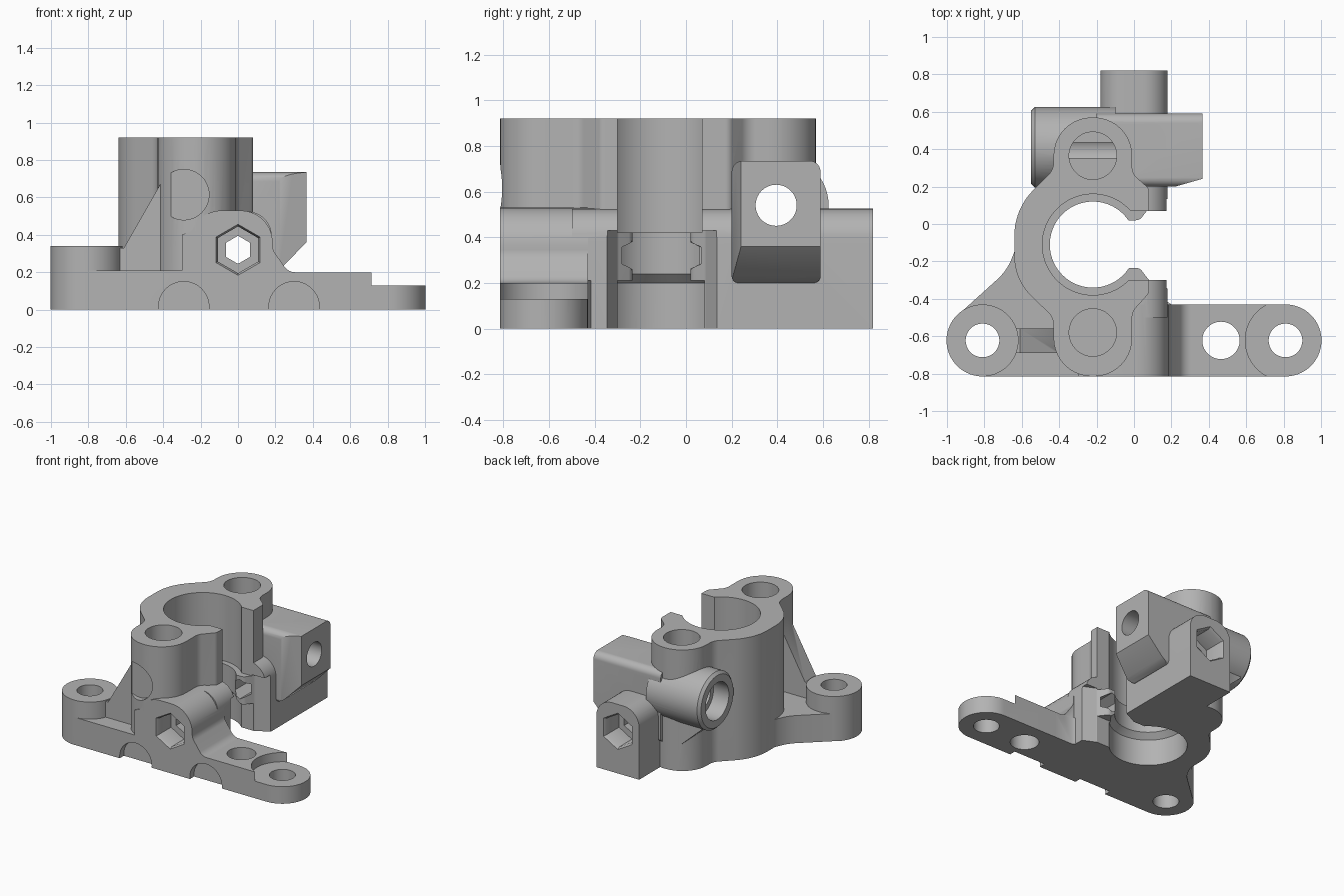
import bpy, bmesh
from math import sin, cos, pi, tan, atan2
from mathutils import Vector

cube = bpy.data.objects.get("Cube")
if cube:
    bpy.data.objects.remove(cube, do_unlink=True)

grey = bpy.data.materials.new("matte grey")
grey.use_nodes = True
grey.diffuse_color = (0.45, 0.45, 0.45, 1)
grey.node_tree.nodes["Principled BSDF"].inputs["Base Color"].default_value = (0.45, 0.45, 0.45, 1)


def circle(u, v, r, n=56, turn=0.0):
    return [(u + r * cos(turn + 2 * pi * i / n), v + r * sin(turn + 2 * pi * i / n)) for i in range(n)]


def hexagon(u, v, r):
    return circle(u, v, r, 6, pi / 2)


def rounded(corners, steps=10):
    """Polygon from (u, v[, radius]) corners, each radius turned into an arc."""
    out = []
    for i, c in enumerate(corners):
        p = Vector(c[:2])
        r = c[2] if len(c) > 2 else 0
        if not r:
            out.append(tuple(p))
            continue
        a = (Vector(corners[i - 1][:2]) - p).normalized()
        b = (Vector(corners[(i + 1) % len(corners)][:2]) - p).normalized()
        half = a.angle(b) / 2
        centre = p + (a + b).normalized() * (r / sin(half))
        start = p + a * (r / tan(half)) - centre
        end = p + b * (r / tan(half)) - centre
        sweep = atan2(start.x * end.y - start.y * end.x, start.dot(end))
        for k in range(steps + 1):
            t = sweep * k / steps
            out.append((centre.x + start.x * cos(t) - start.y * sin(t),
                        centre.y + start.x * sin(t) + start.y * cos(t)))
    return out


def prism(name, pts, lo, hi, axis="z", top=None):
    """Extrude a profile along an axis; an optional top profile makes a taper."""
    place = {"z": lambda u, v, w: (u, v, w),
             "y": lambda u, v, w: (u, w, v),
             "x": lambda u, v, w: (w, u, v)}[axis]
    bm = bmesh.new()
    a = [bm.verts.new(place(u, v, lo)) for u, v in pts]
    b = [bm.verts.new(place(u, v, hi)) for u, v in (top or pts)]
    bm.faces.new(a)
    bm.faces.new(b)
    for i in range(len(a)):
        j = (i + 1) % len(a)
        bm.faces.new((a[i], a[j], b[j], b[i]))
    bmesh.ops.recalc_face_normals(bm, faces=bm.faces)
    mesh = bpy.data.meshes.new(name)
    bm.to_mesh(mesh)
    bm.free()
    ob = bpy.data.objects.new(name, mesh)
    ob.data.materials.append(grey)
    bpy.context.scene.collection.objects.link(ob)
    return ob


# Clamp column with two screw bosses
bracket = prism("clamp_bracket", rounded([
    (0.08, -0.37, 0.04), (-0.01, -0.47, 0.08),
    (-0.01, -0.815, 0.205), (-0.43, -0.815, 0.205), (-0.43, -0.5, 0.1),
    (-0.64, -0.3, 0.3), (-0.64, 0.08, 0.35), (-0.43, 0.29, 0.1),
    (-0.43, 0.57, 0.205), (-0.01, 0.57, 0.205), (-0.01, 0.27, 0.08),
    (0.08, 0.19, 0.04)]), 0, 0.92)


def combine(operation, *args, **kw):
    tool = prism(operation.lower() + "_tool", *args, **kw)
    tool.hide_render = True
    mod = bracket.modifiers.new("boolean", "BOOLEAN")
    mod.operation = operation
    mod.solver = "EXACT"
    mod.object = tool
    bpy.context.view_layer.objects.active = bracket
    bpy.ops.object.modifier_apply(modifier=mod.name)
    bpy.data.objects.remove(tool, do_unlink=True)


def add(*args, **kw):
    combine("UNION", *args, **kw)


def cut(*args, **kw):
    combine("DIFFERENCE", *args, **kw)


# Base web on the left, stepped foot on the right
add(rounded([(-0.81, -0.815), (0.2, -0.815), (0.2, -0.43), (0, -0.3), (-0.4, -0.1),
             (-0.62, -0.1), (-0.68, -0.25, 0.3), (-0.94, -0.485)]), 0, 0.21)
add([(0.1, -0.815), (0.81, -0.815), (0.81, -0.43), (0.1, -0.43)], 0, 0.2)
add(circle(0.81, -0.6225, 0.1925), 0, 0.13)
cut(circle(0.81, -0.6225, 0.215), 0.13, 0.5)
cut([(0.75, -0.9), (1.1, -0.9), (1.1, -0.3), (0.75, -0.3)], 0.13, 0.5)

# Tall left lug with stiffening rib
add(circle(-0.81, -0.6225, 0.1925), 0, 0.34)
add([(-0.7, 0.1), (-0.7, 0.33), (-0.61, 0.33), (-0.41, 0.68), (-0.3, 0.68), (-0.3, 0.1)],
    -0.69, -0.56, axis="y")

# Clamp bolt housings, front and back
add(rounded([(-0.3, 0), (0.35, 0), (0.35, 0.2), (0.27, 0.2, 0.07), (0.185, 0.32, 0.08),
             (0.185, 0.53, 0.17), (-0.185, 0.53, 0.17), (-0.25, 0.42), (-0.3, 0.4)]),
    -0.815, -0.43, axis="y")
arch = rounded([(-0.18, 0), (0.18, 0), (0.18, 0.525, 0.13), (-0.18, 0.525, 0.13)])
add(arch, -0.5, -0.2, axis="y")
add(arch, 0, 0.82, axis="y")

# Cross rod housing: square block on one end, round barrel on the other
add(rounded([(0.2, 0.2, 0.03), (0.59, 0.2, 0.03), (0.59, 0.735, 0.05), (0.2, 0.735, 0.05)]),
    -0.2, 0.365, axis="x")
cut([(0.185, 0.1), (0.185, 0.2), (0.24, 0.23), (0.365, 0.36), (0.5, 0.36), (0.5, 0.1)],
    0.14, 0.7, axis="y")
cut([(0.185, 0.19), (0.5, 0.28), (0.5, 0.15), (0.185, 0.15)], 0.15, 0.8)
barrel = circle(0.41, 0.54, 0.215)
add(barrel, -0.53, -0.1, axis="x")
add(circle(0.41, 0.54, 0.195), -0.55, -0.53, axis="x", top=barrel)
add([(-0.51, 0.36), (-0.18, 0.06), (0, 0.06), (0, 0.5), (-0.51, 0.5)], 0.28, 0.54, axis="y")

# Main bore with a retaining lip
wide, narrow = circle(-0.22, -0.11, 0.27, 96), circle(-0.22, -0.11, 0.23, 96)
cut(narrow, -0.1, 1)
cut(wide, 0.42, 1)
cut(wide, -0.1, 0.2)
cut(wide, 0.2, 0.24, top=narrow)

# Clamp slot: wide above and below, narrow with flared mouth at the lip
cut([(-0.1, -0.3), (0.5, -0.3), (0.5, 0.07), (-0.1, 0.07)], 0.42, 1)
cut(rounded([(-0.1, -0.235), (0.03, -0.235, 0.04), (0.08, -0.3, 0.03), (0.19, -0.35),
             (0.3, -0.35), (0.3, 0.14), (0.19, 0.14), (0.08, 0.085, 0.03),
             (0.03, 0.02, 0.04), (-0.1, 0.02)]), -0.1, 0.43)
cut([(-0.1, -0.3), (0.12, -0.3), (0.12, 0.08), (-0.1, 0.08)], -0.1, 0.21)

# Vertical screw holes
for x, y, r, bottom in ((-0.81, -0.6225, 0.09, -0.1), (0.81, -0.6225, 0.09, -0.1),
                        (0.465, -0.6225, 0.1, -0.1), (-0.22, 0.365, 0.127, 0.62),
                        (-0.22, -0.58, 0.127, 0.62)):
    cut(circle(x, y, r), bottom, 1)

# Clamp bolt passage with nut pockets, cross rod hole with counterbore
cut(hexagon(0, 0.32, 0.075), -1, 1, axis="y")
pocket, mouth = hexagon(0, 0.32, 0.125), hexagon(0, 0.32, 0.145)
cut(pocket, -0.9, -0.65, axis="y")
cut(pocket, 0.65, 0.9, axis="y")
cut(mouth, -0.83, -0.795, axis="y", top=pocket)
cut(pocket, 0.8, 0.83, axis="y", top=mouth)
cut(circle(0.395, 0.54, 0.09), -0.7, 0.5, axis="x")
cut(circle(0.41, 0.54, 0.14), -0.7, -0.42, axis="x")

# Shallow screw head clearances on the front face
for x, z in ((-0.29, 0.015), (0.3, 0.015), (-0.29, 0.615)):
    cut(circle(x, z, 0.135), -0.9, -0.765, axis="y")

bpy.ops.object.select_all(action="DESELECT")
bracket.select_set(True)
bpy.context.view_layer.objects.active = bracket
bpy.ops.object.shade_smooth_by_angle(angle=0.6)
